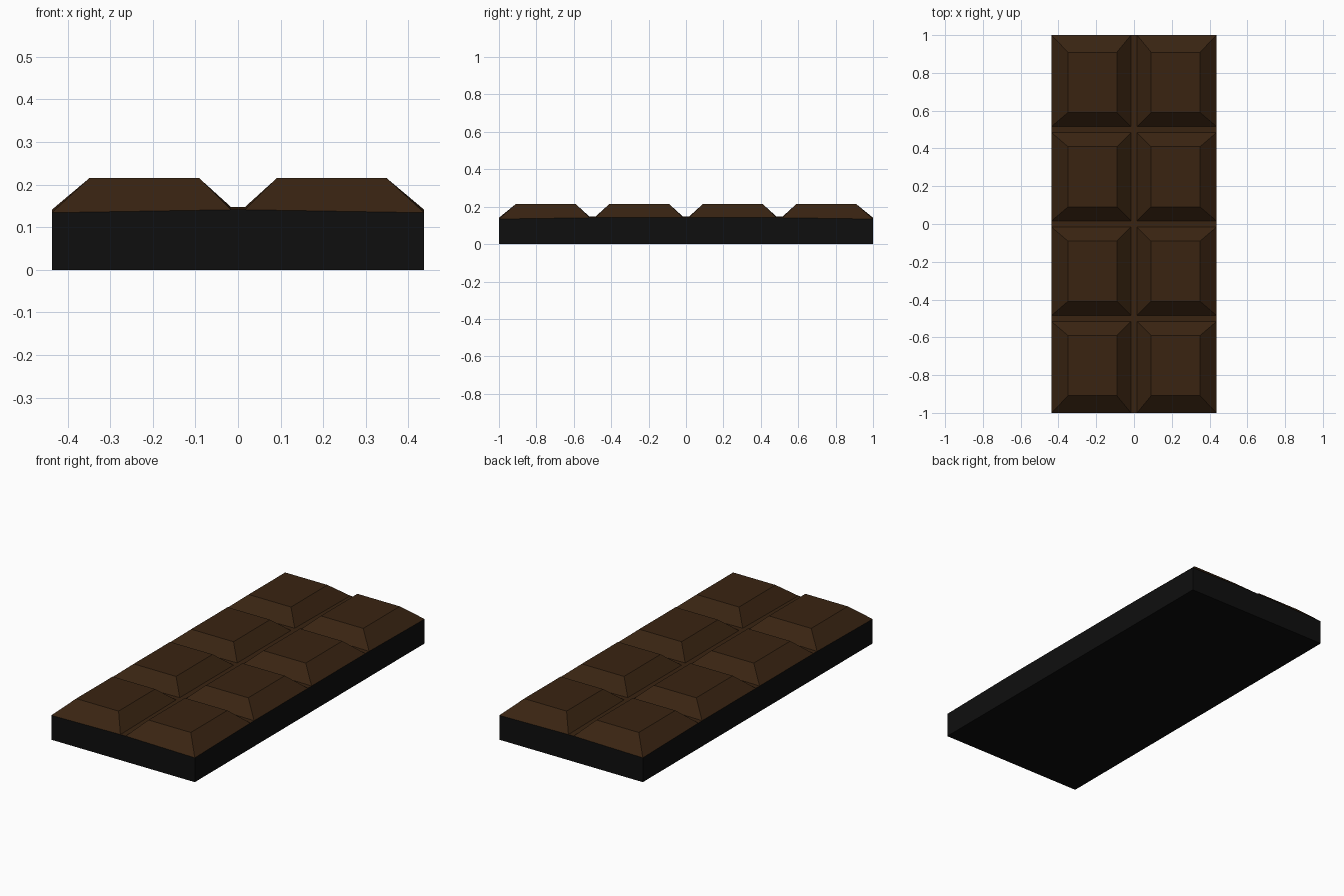
import bpy, bmesh

if "Cube" in bpy.data.objects:
    bpy.data.objects.remove(bpy.data.objects["Cube"])

W, L = 0.437, 1.0        # half width, half length
TOP = 0.215              # height of the raised squares
G = 0.016                # half width of the grooves

# Grid lines: even intervals are squares, odd intervals are grooves
XS = [-W, -G, G, W]
YS = [-L, -0.5 - G, -0.5 + G, -G, G, 0.5 - G, 0.5 + G, L]


def material(name, rgb):
    m = bpy.data.materials.new(name)
    m.diffuse_color = (*rgb, 1)
    m.use_nodes = True
    m.node_tree.nodes["Principled BSDF"].inputs["Base Color"].default_value = m.diffuse_color
    return m


def rim_height(i, j):
    # edges sag slightly, corners sag the most
    outer = (i in (0, len(XS) - 1)) + (j in (0, len(YS) - 1))
    return (0.147, 0.141, 0.134)[outer]


def make_object(name, bm, mat):
    bmesh.ops.recalc_face_normals(bm, faces=bm.faces)
    me = bpy.data.meshes.new(name)
    bm.to_mesh(me)
    bm.free()
    me.materials.append(mat)
    ob = bpy.data.objects.new(name, me)
    bpy.context.collection.objects.link(ob)


brown = material("dark_chocolate", (0.041, 0.0175, 0.0058))
black = material("black_wrapper", (0.0045, 0.0045, 0.0045))

# Chocolate top: bevelled squares separated by grooves
bm = bmesh.new()
grid = [[bm.verts.new((x, y, rim_height(i, j))) for j, y in enumerate(YS)]
        for i, x in enumerate(XS)]
for i in range(len(XS) - 1):
    for j in range(len(YS) - 1):
        base = [grid[i][j], grid[i + 1][j], grid[i + 1][j + 1], grid[i][j + 1]]
        if i % 2 or j % 2:
            bm.faces.new(base)
            continue
        cx, cy = (-0.22, 0.22)[i // 2], -0.75 + 0.5 * (j // 2)
        top = [bm.verts.new((cx + sx * 0.129, cy + sy * 0.159, TOP))
               for sx, sy in ((-1, -1), (1, -1), (1, 1), (-1, 1))]
        bm.faces.new(top)
        for k in range(4):
            n = (k + 1) % 4
            bm.faces.new((base[k], base[n], top[n], top[k]))
make_object("chocolate_squares", bm, brown)

# Wrapper: bottom and walls that follow the chocolate's rim
nx, ny = len(XS) - 1, len(YS) - 1
loop = ([(i, 0) for i in range(nx)] + [(nx, j) for j in range(ny)]
        + [(i, ny) for i in range(nx, 0, -1)] + [(0, j) for j in range(ny, 0, -1)])
bm = bmesh.new()
low = [bm.verts.new((XS[i], YS[j], 0)) for i, j in loop]
high = [bm.verts.new((XS[i], YS[j], rim_height(i, j))) for i, j in loop]
bottom = bm.faces.new(low[::-1])
for k in range(len(loop)):
    n = (k + 1) % len(loop)
    bm.faces.new((low[k], low[n], high[n], high[k]))
bmesh.ops.recalc_face_normals(bm, faces=bm.faces)
if bottom.normal.z > 0:
    bmesh.ops.reverse_faces(bm, faces=bm.faces)
make_object("wrapper", bm, black)

# Open shells: make sure the chocolate faces upward
me = bpy.data.objects["chocolate_squares"].data
if sum(p.normal.z for p in me.polygons) < 0:
    me.flip_normals()
